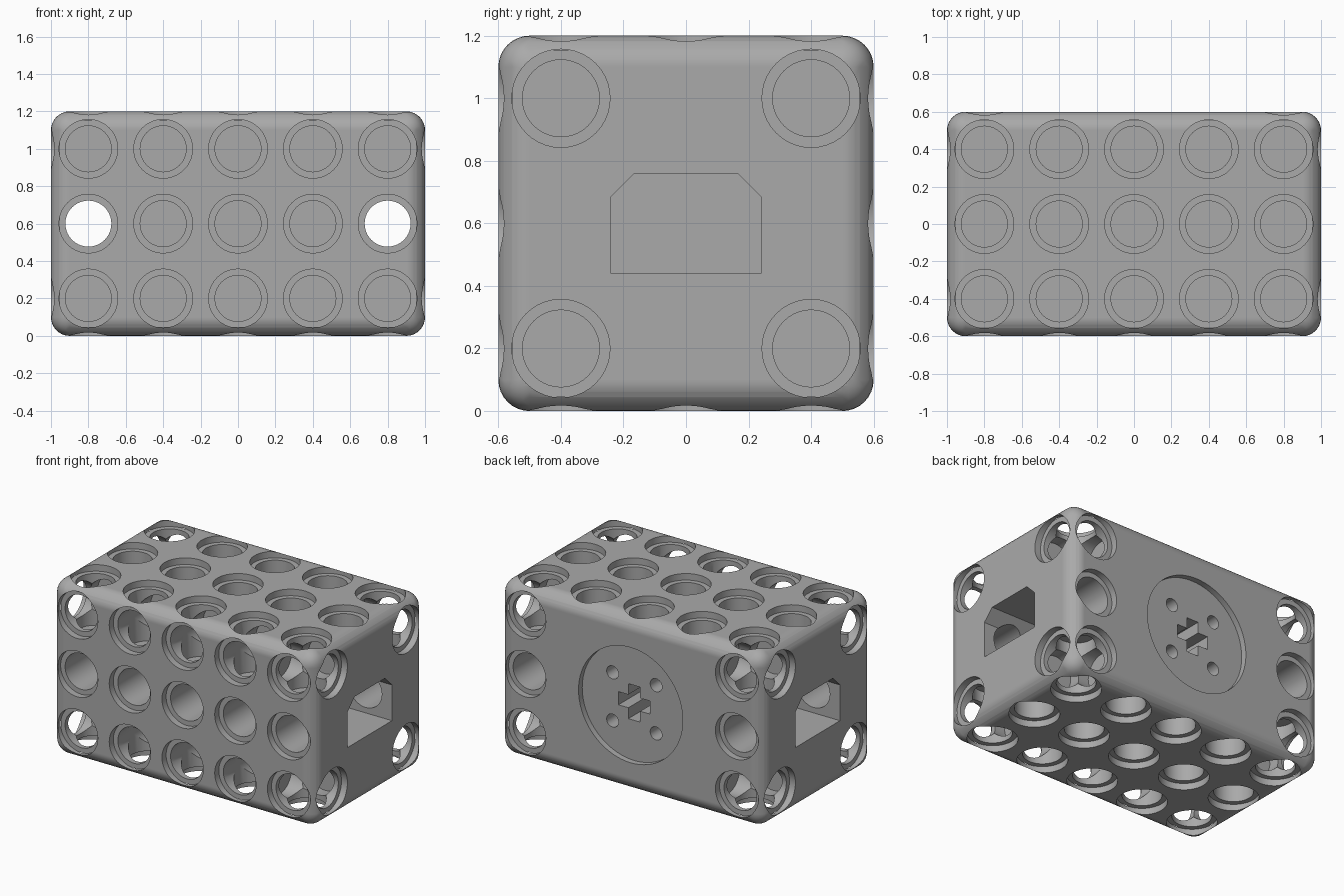
import bpy, bmesh, math
from mathutils import Vector

if "Cube" in bpy.data.objects:
    bpy.data.objects.remove(bpy.data.objects["Cube"])

SIZE = Vector((2.0, 1.2, 1.2))
CENTRE = Vector((0, 0, 0.6))
PIN, RIM, STEP, DEPTH = 0.123, 0.157, 0.045, 0.4
PITCH = 0.4

grey = bpy.data.materials.new("mid_grey")
grey.use_nodes = True
colour = (0.4, 0.4, 0.4, 1)
grey.diffuse_color = colour
grey.node_tree.nodes["Principled BSDF"].inputs["Base Color"].default_value = colour


def make_object(name, bm):
    bmesh.ops.recalc_face_normals(bm, faces=bm.faces)
    mesh = bpy.data.meshes.new(name)
    bm.to_mesh(mesh)
    bm.free()
    mesh.materials.append(grey)
    obj = bpy.data.objects.new(name, mesh)
    bpy.context.collection.objects.link(obj)
    return obj


def lathe(bm, start, inward, profile, sides=40):
    """Closed turned solid: profile of (radius, depth) along the inward axis."""
    inward = Vector(inward)
    u = inward.orthogonal().normalized()
    v = inward.cross(u)
    rings = []
    for radius, depth in profile:
        angles = [math.tau * i / sides for i in range(sides)]
        rings.append([bm.verts.new(Vector(start) + inward * depth
                      + (u * math.cos(a) + v * math.sin(a)) * radius) for a in angles])
    for a, b in zip(rings, rings[1:]):
        for i in range(sides):
            j = (i + 1) % sides
            bm.faces.new((a[i], a[j], b[j], b[i]))
    bm.faces.new(rings[0])
    bm.faces.new(rings[-1])


def prism(bm, points, offset):
    """Extrude a flat outline along offset."""
    face = bm.faces.new([bm.verts.new(p) for p in points])
    new = bmesh.ops.extrude_face_region(bm, geom=[face])["geom"]
    bmesh.ops.translate(bm, vec=offset,
                        verts=[g for g in new if isinstance(g, bmesh.types.BMVert)])


def pin_hole(bm, start, inward):
    lathe(bm, start, inward, [(RIM, -0.1), (RIM, STEP), (PIN, STEP), (PIN, DEPTH)])


# Rounded block
bm = bmesh.new()
bmesh.ops.create_cube(bm, size=1)
for vert in bm.verts:
    vert.co = Vector(a * b for a, b in zip(vert.co, SIZE)) + CENTRE
bmesh.ops.bevel(bm, geom=bm.edges[:], offset=0.1, segments=8, profile=0.5, affect='EDGES')
body = make_object("motor_block", bm)

cutters = []

# Top and bottom pin holes
bm = bmesh.new()
for i in range(-2, 3):
    for j in range(-1, 2):
        pin_hole(bm, (i * PITCH, j * PITCH, 1.2), (0, 0, -1))
        pin_hole(bm, (i * PITCH, j * PITCH, 0), (0, 0, 1))
cutters.append(make_object("vertical_hole_cutter", bm))

# Front and back pin holes, with a through hole at each end
bm = bmesh.new()
for i in range(-2, 3):
    for k in range(-1, 2):
        x, z = i * PITCH, 0.6 + k * PITCH
        if abs(i) == 2 and k == 0:
            lathe(bm, (x, -0.6, z), (0, 1, 0),
                  [(RIM, -0.1), (RIM, STEP), (PIN, STEP),
                   (PIN, 1.2 - STEP), (RIM, 1.2 - STEP), (RIM, 1.3)])
            continue
        pin_hole(bm, (x, -0.6, z), (0, 1, 0))
        if abs(i) == 2:
            pin_hole(bm, (x, 0.6, z), (0, -1, 0))
cutters.append(make_object("front_back_hole_cutter", bm))

# End pin holes and cable ports
bm = bmesh.new()
port = [(-0.24, -0.16), (0.24, -0.16), (0.24, 0.085), (0.165, 0.16), (-0.165, 0.16), (-0.24, 0.085)]
for side in (-1, 1):
    for j in (-1, 1):
        for k in (-1, 1):
            pin_hole(bm, (side, j * PITCH, 0.6 + k * PITCH), (-side, 0, 0))
    prism(bm, [(side * 1.1, y, 0.6 + z) for y, z in port], (-side * 0.5, 0, 0))
cutters.append(make_object("end_cutter", bm))

# Recess around the back drive hub
bm = bmesh.new()
lathe(bm, (0, 0.6, 0.6), (0, -1, 0), [(0.395, -0.1), (0.395, 0.04)], 72)
cutters.append(make_object("hub_recess_cutter", bm))

# Hub screw holes and cross axle socket
bm = bmesh.new()
for i in (-1, 1):
    for k in (-1, 1):
        lathe(bm, (i * 0.165, 0.6, 0.6 + k * 0.165), (0, -1, 0), [(0.045, -0.1), (0.045, 0.3)], 24)
arm, half = 0.12, 0.045
quarter = [(arm, -half), (arm, half), (half, half)]
cross = []
for turn in range(4):
    c, s = round(math.cos(turn * math.pi / 2)), round(math.sin(turn * math.pi / 2))
    cross += [(x * c - z * s, 0.7, 0.6 + x * s + z * c) for x, z in quarter]
prism(bm, cross, (0, -0.5, 0))
cutters.append(make_object("hub_socket_cutter", bm))

# Cut everything and finish the shading
for cutter in cutters:
    mod = body.modifiers.new(cutter.name, 'BOOLEAN')
    mod.operation = 'DIFFERENCE'
    mod.solver = 'EXACT'
    mod.object = cutter
bpy.context.view_layer.objects.active = body
for obj in bpy.context.selected_objects:
    obj.select_set(False)
body.select_set(True)
for mod in list(body.modifiers):
    bpy.ops.object.modifier_apply(modifier=mod.name)
for cutter in cutters:
    bpy.data.objects.remove(cutter)
bpy.ops.object.shade_smooth_by_angle(angle=math.radians(30))
weighted = body.modifiers.new("weighted_normals", 'WEIGHTED_NORMAL')
weighted.keep_sharp = True
